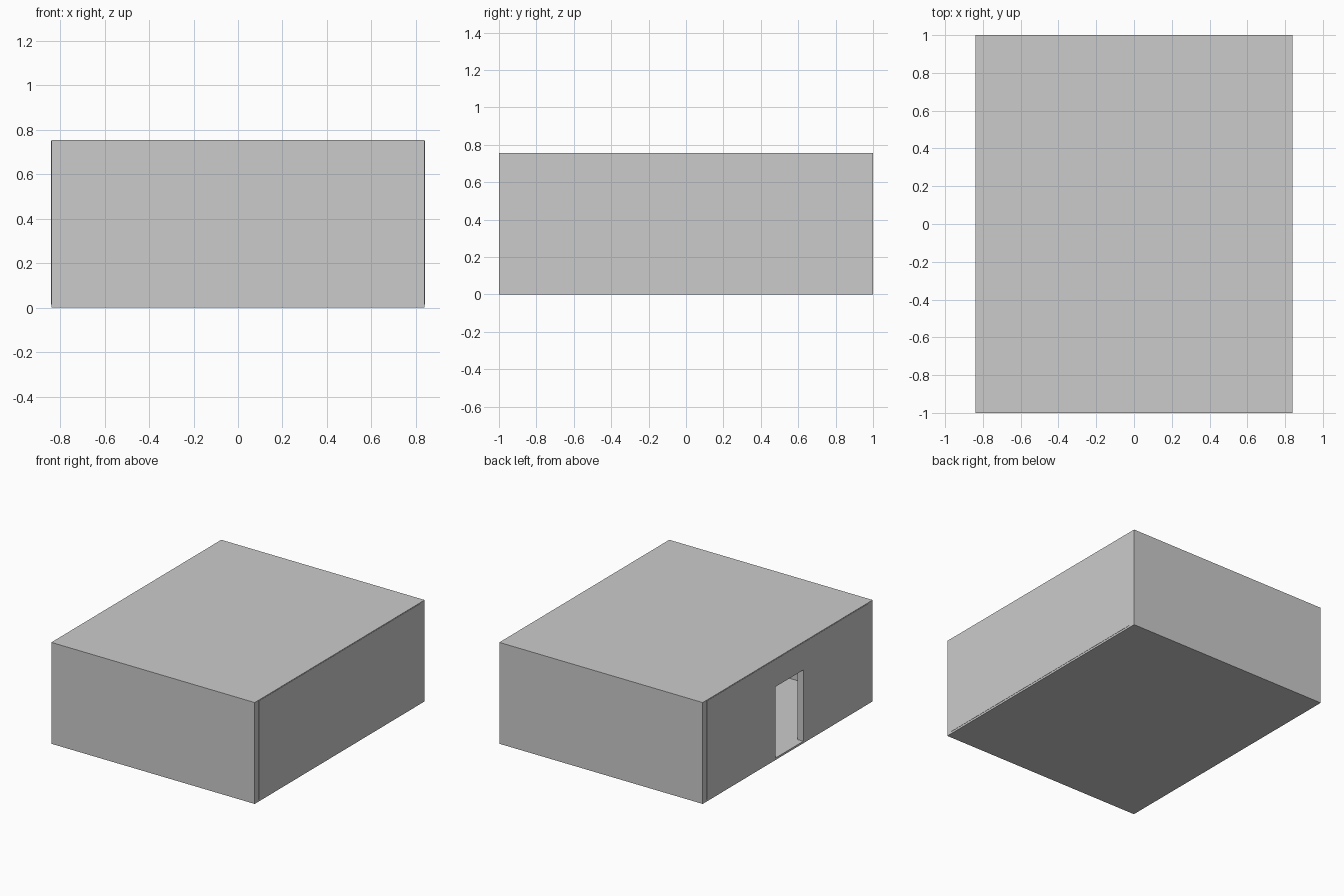
import bpy, bmesh

if "Cube" in bpy.data.objects:
    bpy.data.objects.remove(bpy.data.objects["Cube"])

W, D, H = 0.838, 1.0, 0.755      # half width, half depth, height
T, FLOOR, ROOF = 0.047, 0.015, 0.005
PROUD = 0.002                    # side walls stand slightly proud
DOOR = (-0.183, 0.148, 0.547)    # y range and top of the doorway


def new_object(name, bm):
    mesh = bpy.data.meshes.new(name)
    bmesh.ops.recalc_face_normals(bm, faces=bm.faces)
    bm.to_mesh(mesh)
    bm.free()
    obj = bpy.data.objects.new(name, mesh)
    bpy.context.collection.objects.link(obj)
    return obj


def box(name, lo, hi):
    bm = bmesh.new()
    bmesh.ops.create_cube(bm, size=1)
    for v in bm.verts:
        v.co = [a if c < 0 else b for c, a, b in zip(v.co, lo, hi)]
    return new_object(name, bm)


def side_wall(name, x0, x1, outline):
    # extrude a y/z outline through the wall thickness
    bm = bmesh.new()
    face = bm.faces.new([bm.verts.new((x0, y, z)) for y, z in outline])
    out = bmesh.ops.extrude_face_region(bm, geom=[face])
    verts = [g for g in out["geom"] if isinstance(g, bmesh.types.BMVert)]
    bmesh.ops.translate(bm, verts=verts, vec=(x1 - x0, 0, 0))
    return new_object(name, bm)


# floor and roof slabs
box("floor", (-W, -D, 0), (W, D, FLOOR))
box("roof", (-W, -D, H - ROOF), (W, D, H))

# front and back walls, full width
top = H - ROOF
box("front_wall", (-W, -D, FLOOR), (W, -D + T, top))
box("back_wall", (-W, D - T, FLOOR), (W, D, top))

# plain right wall, left wall with doorway
e = D - T
d0, d1, dz = DOOR
side_wall("right_wall", W - T, W + PROUD,
          [(-e, FLOOR), (e, FLOOR), (e, top), (-e, top)])
side_wall("left_wall_with_doorway", -W - PROUD, -W + T,
          [(-e, FLOOR), (d0, FLOOR), (d0, dz), (d1, dz), (d1, FLOOR),
           (e, FLOOR), (e, top), (-e, top)])
